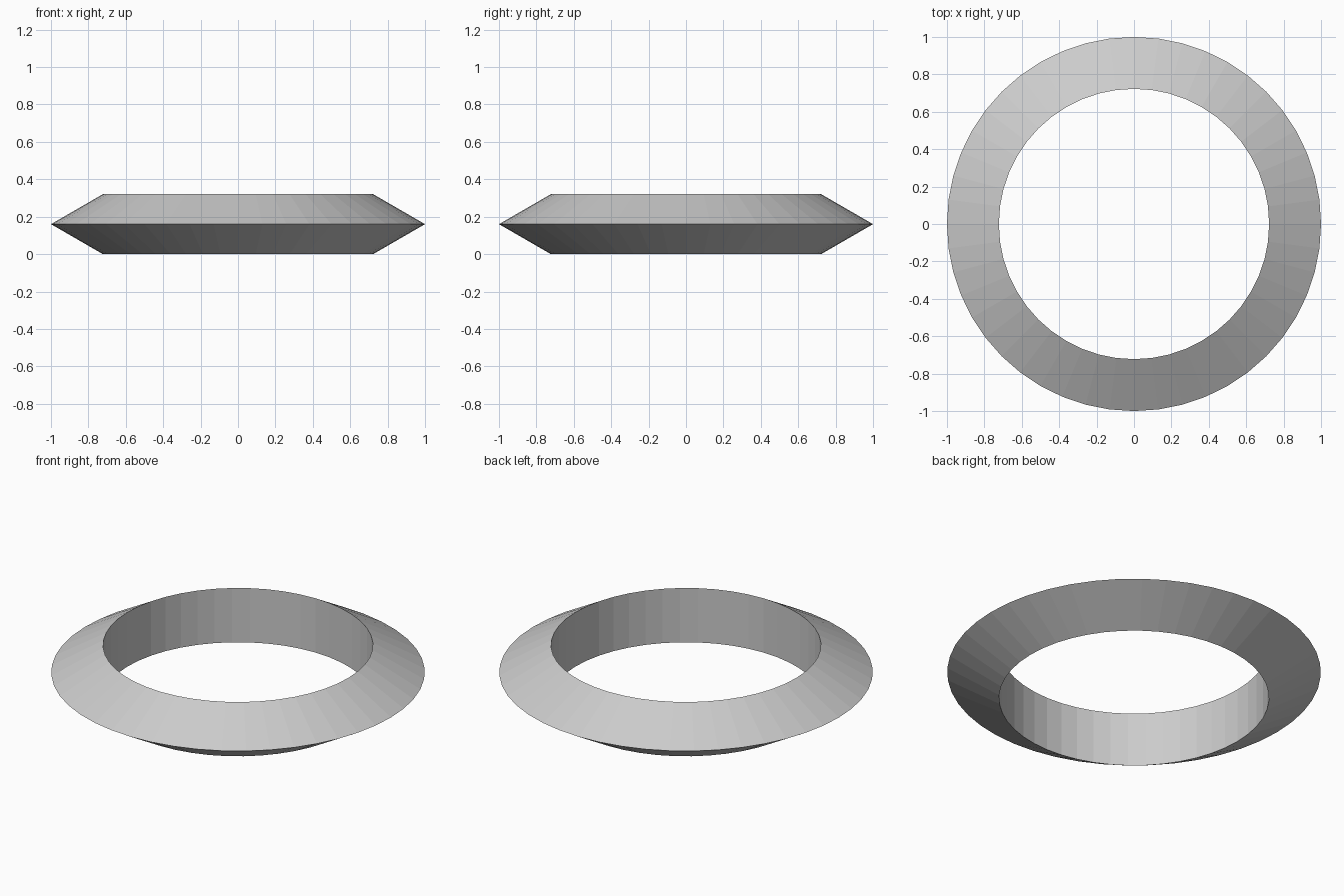
import bpy
import math

if "Cube" in bpy.data.objects:
    bpy.data.objects.remove(bpy.data.objects["Cube"])

# Ring with an equilateral triangle cross-section, point facing outwards
minor = 0.185
half_height = minor * math.sin(math.radians(120))
bpy.ops.mesh.primitive_torus_add(
    major_segments=48, minor_segments=3,
    major_radius=1.0 - minor, minor_radius=minor,
    location=(0, 0, half_height))
ring = bpy.context.object
ring.name = "triangular_ring"

# Flat facets
bpy.ops.object.shade_flat()
